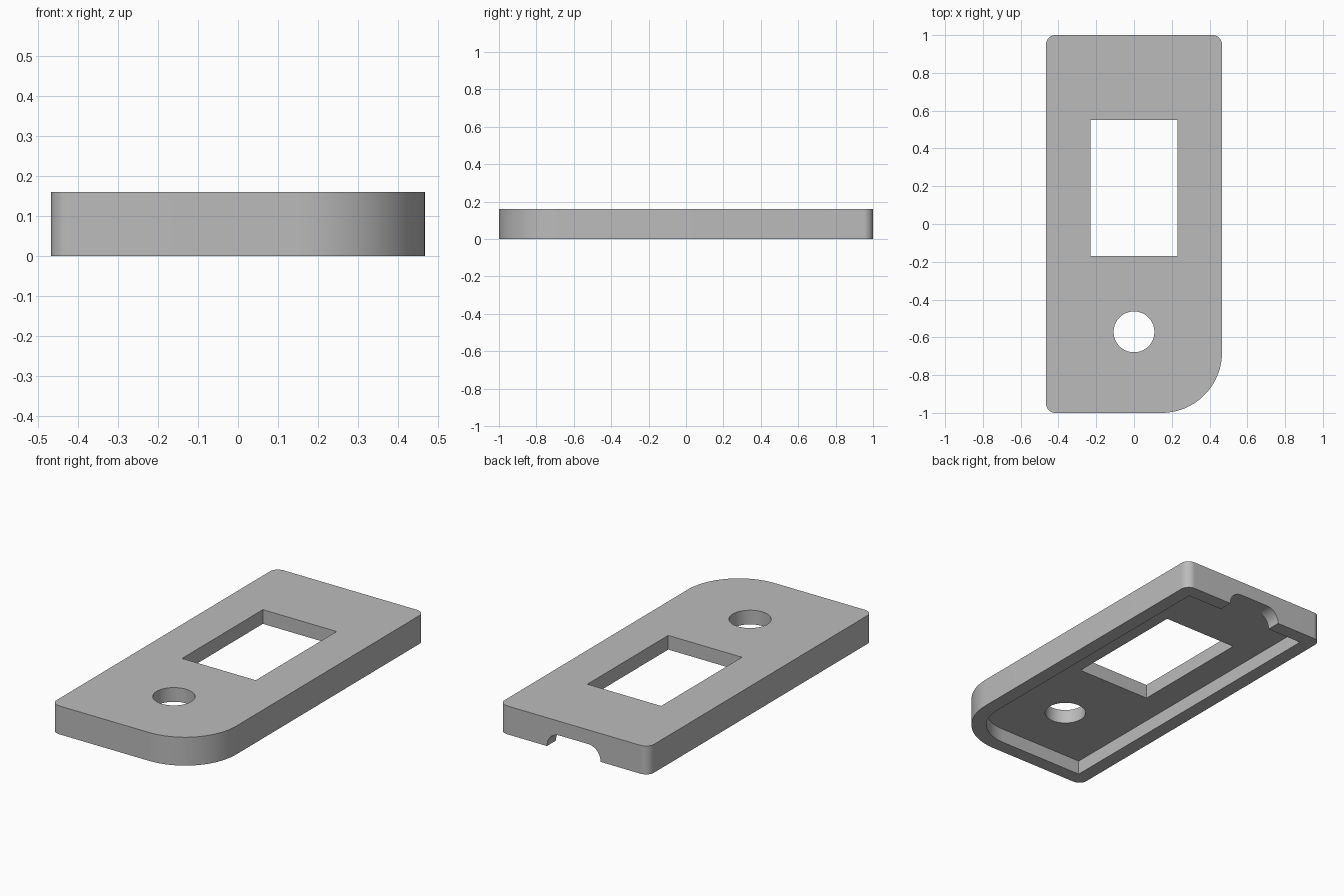
import bpy, bmesh
from math import cos, sin, pi
from mathutils import Vector, Matrix

cube = bpy.data.objects.get("Cube")
if cube:
    bpy.data.objects.remove(cube, do_unlink=True)

HALF_W, HALF_L, HEIGHT = 0.466, 1.0, 0.16
WALL, FLOOR = 0.08, 0.08
BIG_R, SMALL_R = 0.32, 0.05

grey = bpy.data.materials.new("plain grey")
grey.use_nodes = True
grey.diffuse_color = (0.5, 0.5, 0.5, 1)
grey.node_tree.nodes["Principled BSDF"].inputs["Base Color"].default_value = (0.5, 0.5, 0.5, 1)


def rounded_rect(x0, x1, y0, y1, radii=(0, 0, 0, 0), steps=24):
    """Outline from the front right corner, counter-clockwise, one radius per corner."""
    corners = [(x1, y0, -1), (x1, y1, 0), (x0, y1, 1), (x0, y0, 2)]
    points = []
    for (x, y, quarter), r in zip(corners, radii):
        if r == 0:
            points.append((x, y))
            continue
        cx = x - r if x == x1 else x + r
        cy = y - r if y == y1 else y + r
        for i in range(steps + 1):
            a = (quarter + i / steps) * pi / 2
            points.append((cx + r * cos(a), cy + r * sin(a)))
    return points


def prism(name, outline, low, high, turn=None):
    """Solid made by raising an outline from low to high."""
    bm = bmesh.new()
    face = bm.faces.new([bm.verts.new((x, y, low)) for x, y in outline])
    raised = bmesh.ops.extrude_face_region(bm, geom=[face])["geom"]
    verts = [v for v in raised if isinstance(v, bmesh.types.BMVert)]
    bmesh.ops.translate(bm, verts=verts, vec=Vector((0, 0, high - low)))
    if turn:
        bm.transform(turn)
    bmesh.ops.recalc_face_normals(bm, faces=bm.faces)
    mesh = bpy.data.meshes.new(name)
    bm.to_mesh(mesh)
    bm.free()
    mesh.materials.append(grey)
    obj = bpy.data.objects.new(name, mesh)
    bpy.context.collection.objects.link(obj)
    return obj


# Cover plate with one large rounded corner
cover = prism("cover_plate",
              rounded_rect(-HALF_W, HALF_W, -HALF_L, HALF_L, (BIG_R, SMALL_R, SMALL_R, SMALL_R)),
              0, HEIGHT)

# Hollow underside
ix, iy = HALF_W - WALL, HALF_L - WALL
pocket = prism("pocket_cutter", rounded_rect(-ix, ix, -iy, iy, (BIG_R - WALL, 0, 0, 0)), -0.1, FLOOR)

# Window and round hole
window = prism("window_cutter", rounded_rect(-0.23, 0.23, -0.17, 0.55), -0.1, 0.3)
ring = [(0.108 * cos(i * pi / 32), -0.571 + 0.108 * sin(i * pi / 32)) for i in range(64)]
hole = prism("hole_cutter", ring, -0.1, 0.3)

# Cable notch through the back wall
notch_r = 0.078
notch = prism("notch_cutter",
              rounded_rect(-0.167, 0.167, -0.1, FLOOR - 0.0001, (0, notch_r, notch_r, 0)),
              -1.1, -0.86, Matrix.Rotation(pi / 2, 4, "X"))

bpy.ops.object.select_all(action="DESELECT")
bpy.context.view_layer.objects.active = cover
cover.select_set(True)
for cutter in (pocket, window, hole, notch):
    cutter.hide_render = True
    mod = cover.modifiers.new(cutter.name, "BOOLEAN")
    mod.operation = "DIFFERENCE"
    mod.solver = "EXACT"
    mod.object = cutter
    bpy.ops.object.modifier_apply(modifier=mod.name)
    bpy.data.objects.remove(cutter, do_unlink=True)

bpy.ops.object.shade_smooth_by_angle(angle=pi / 6)
